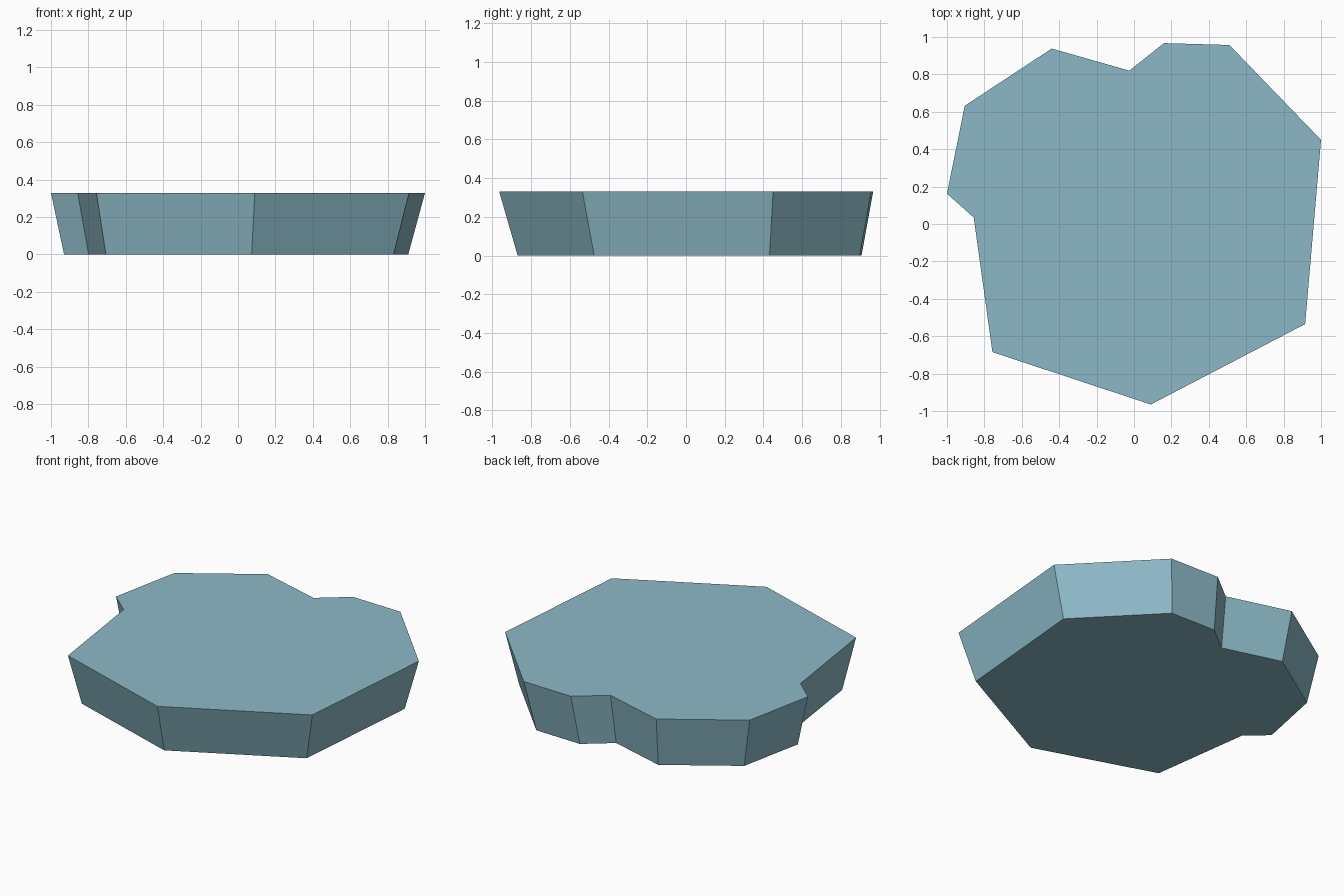
import bpy
import bmesh
from mathutils import Vector

# Remove the default cube
cube = bpy.data.objects.get("Cube")
if cube:
    bpy.data.objects.remove(cube, do_unlink=True)

HEIGHT = 0.33
TAPER = 0.92
BASE_SHIFT = Vector((-0.01, 0.0175, 0))

# Top outline, counter-clockwise
OUTLINE = [
    (0.09, -0.965), (0.915, -0.535), (1.0, 0.45), (0.51, 0.957),
    (0.16, 0.967), (-0.025, 0.82), (-0.44, 0.938), (-0.905, 0.632),
    (-1.0, 0.162), (-0.857, 0.035), (-0.757, -0.685),
]


def make_material(name, colour):
    mat = bpy.data.materials.new(name)
    mat.use_nodes = True
    mat.diffuse_color = colour
    bsdf = next(n for n in mat.node_tree.nodes if n.type == 'BSDF_PRINCIPLED')
    bsdf.inputs["Base Color"].default_value = colour
    return mat


# Slab: narrower base outline extruded up and widened to the top outline
bm = bmesh.new()
top = [Vector((x, y, HEIGHT)) for x, y in OUTLINE]
base = [bm.verts.new(Vector((p.x, p.y, 0)) * TAPER + BASE_SHIFT) for p in top]
rim = [bm.verts.new(p) for p in top]
bm.faces.new(rim)
bm.faces.new(base[::-1])
count = len(top)
for i in range(count):
    j = (i + 1) % count
    bm.faces.new((base[i], base[j], rim[j], rim[i]))
bmesh.ops.recalc_face_normals(bm, faces=bm.faces)

mesh = bpy.data.meshes.new("stone_slab")
bm.to_mesh(mesh)
bm.free()
slab = bpy.data.objects.new("stone_slab", mesh)
bpy.context.collection.objects.link(slab)
mesh.materials.append(make_material("pale blue stone", (0.262, 0.485, 0.565, 1)))
